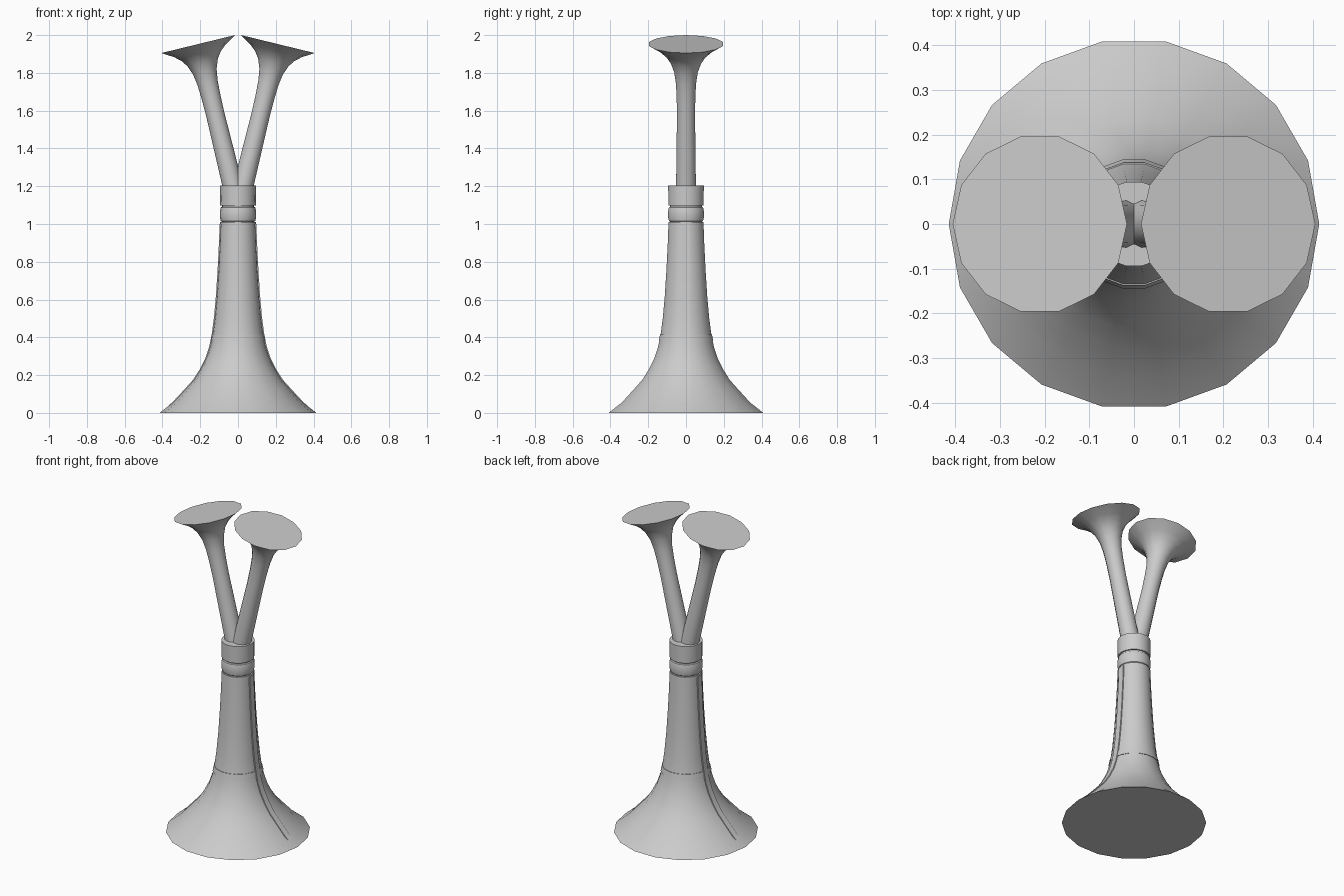
import bpy, bmesh, math
from mathutils import Matrix, Vector

if "Cube" in bpy.data.objects:
    bpy.data.objects.remove(bpy.data.objects["Cube"])

metal = bpy.data.materials.new("light grey")
metal.diffuse_color = (0.6, 0.6, 0.6, 1)
metal.use_nodes = True
metal.node_tree.nodes["Principled BSDF"].inputs["Base Color"].default_value = metal.diffuse_color


def finish(name, bm, angle=35):
    """Turn a bmesh into a shaded object."""
    bmesh.ops.recalc_face_normals(bm, faces=bm.faces)
    mesh = bpy.data.meshes.new(name)
    bm.to_mesh(mesh)
    bm.free()
    mesh.materials.append(metal)
    obj = bpy.data.objects.new(name, mesh)
    bpy.context.collection.objects.link(obj)
    bpy.ops.object.select_all(action='DESELECT')
    obj.select_set(True)
    bpy.context.view_layer.objects.active = obj
    bpy.ops.object.shade_smooth_by_angle(angle=math.radians(angle))
    return obj


def lathe(name, profile, sides, matrix=Matrix(), closed=False):
    """Revolve (radius, height) points; cap the ends, or join them as a ring."""
    bm = bmesh.new()
    rings = []
    for r, z in profile:
        rings.append([bm.verts.new(matrix @ Vector((r * math.cos(a), r * math.sin(a), z)))
                      for a in (math.tau * i / sides for i in range(sides))])
    pairs = list(zip(rings, rings[1:]))
    if closed:
        pairs.append((rings[-1], rings[0]))
    else:
        bm.faces.new(rings[0])
        bm.faces.new(rings[-1])
    for low, high in pairs:
        for i in range(sides):
            j = (i + 1) % sides
            bm.faces.new((low[i], low[j], high[j], high[i]))
    return finish(name, bm)


# Flared body
BODY = [(0.415, 0), (0.345, 0.055), (0.28, 0.125), (0.235, 0.175), (0.2, 0.23), (0.17, 0.29),
        (0.15, 0.35), (0.137, 0.41), (0.125, 0.5), (0.114, 0.62), (0.105, 0.76),
        (0.098, 0.9), (0.094, 1.01)]
lathe("body", BODY, 18)


def body_radius(z):
    for (r0, z0), (r1, z1) in zip(BODY, BODY[1:]):
        if z <= z1:
            return r0 + (r1 - r0) * (z - z0) / (z1 - z0)
    return BODY[-1][0]


# Thin band around the body
lathe("body_band", [(body_radius(0.38) - 0.01, 0.38), (body_radius(0.38) + 0.003, 0.38),
                    (body_radius(0.415) + 0.003, 0.415), (body_radius(0.415) - 0.01, 0.415)],
      18, closed=True)

# Neck bead and collar, with narrow grooves between them
lathe("neck_bead", [(0.086, 1.0), (0.086, 1.012), (0.092, 1.017), (0.096, 1.035), (0.096, 1.068),
                    (0.092, 1.087), (0.086, 1.091), (0.086, 1.1)], 18)
lathe("collar", [(0.094, 1.098), (0.096, 1.205)], 18)

# Raised strips running down both sides
for side, label in ((1, "right"), (-1, "left")):
    bm = bmesh.new()
    heights = [0.04] + [z for r, z in BODY if 0.04 < z < 1.0] + [1.0]
    loops = []
    for z in heights:
        outer, inner = body_radius(z) + 0.003, body_radius(z) - 0.012
        loops.append([bm.verts.new((side * x, y, z)) for x, y in
                      ((inner, -0.02), (outer, -0.02), (outer, 0.02), (inner, 0.02))])
    bm.faces.new(loops[0])
    bm.faces.new(loops[-1])
    for low, high in zip(loops, loops[1:]):
        for i in range(4):
            j = (i + 1) % 4
            bm.faces.new((low[i], low[j], high[j], high[i]))
    finish(label + "_strip", bm)

# Two leaning horns with flat, closed mouths
HORN = [(0.054, -0.8), (0.051, -0.55), (0.049, -0.38), (0.051, -0.28), (0.055, -0.21),
        (0.064, -0.15), (0.083, -0.1), (0.107, -0.066), (0.14, -0.037), (0.201, 0)]
for side, label in ((1, "right"), (-1, "left")):
    placement = (Matrix.Translation((side * 0.211, 0, 1.9525))
                 @ Matrix.Rotation(side * math.radians(13.7), 4, 'Y'))
    lathe(label + "_horn", HORN, 14, placement)
